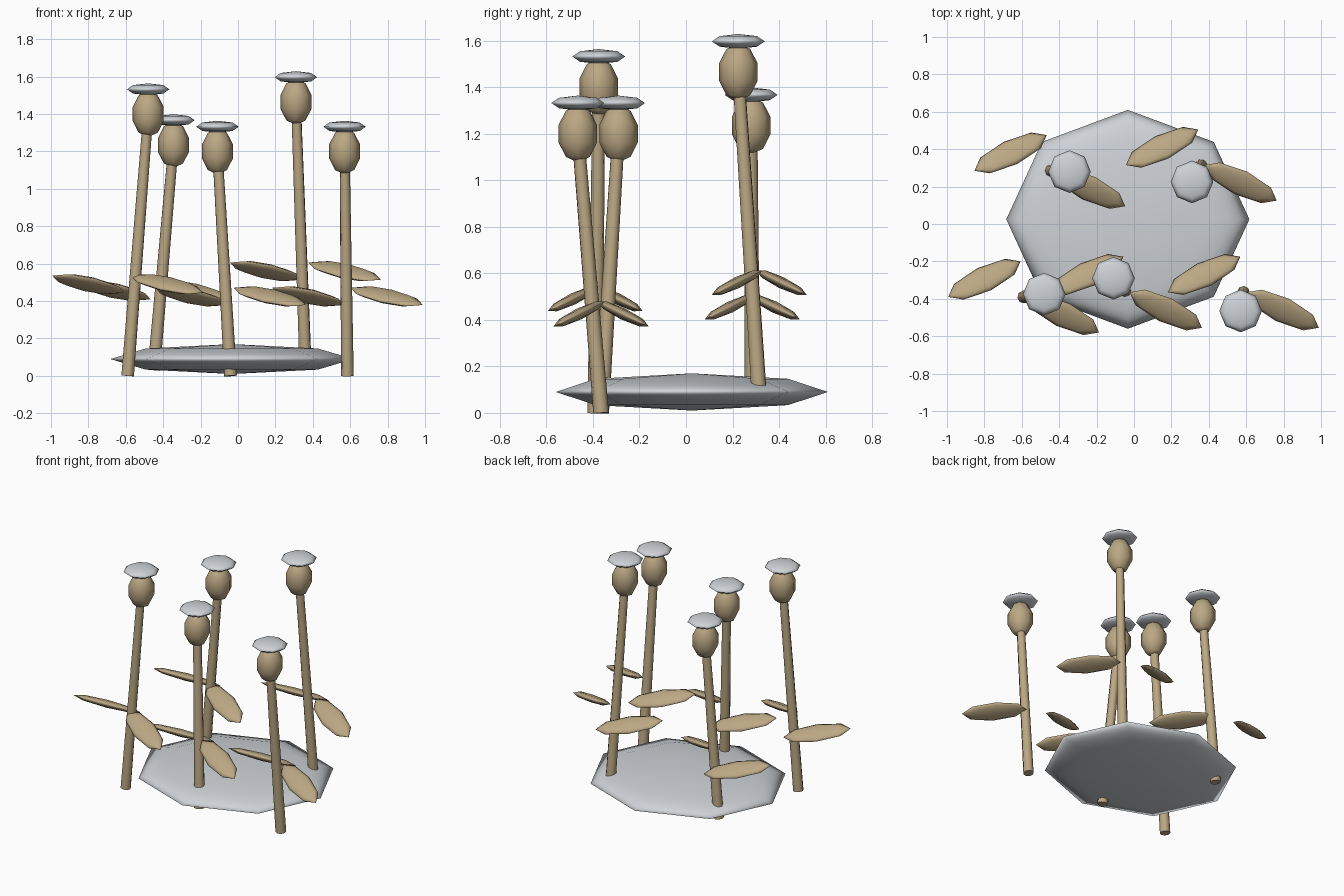
import bpy
import math
from mathutils import Vector, Euler

cube = bpy.data.objects.get("Cube")
if cube:
    bpy.data.objects.remove(cube)


def material(name, rgb):
    m = bpy.data.materials.new(name)
    m.use_nodes = True
    m.diffuse_color = (*rgb, 1)
    m.node_tree.nodes["Principled BSDF"].inputs["Base Color"].default_value = (*rgb, 1)
    return m


tan = material("dry tan", (0.50, 0.39, 0.23))
grey = material("pale grey", (0.62, 0.65, 0.68))


def finish(name, mat):
    ob = bpy.context.object
    ob.name = name
    ob.data.materials.append(mat)
    bpy.ops.object.shade_smooth()
    return ob


def ellipsoid(name, mat, centre, radii, stacks, turn=None):
    """Eight-sided ball, scaled and optionally turned."""
    bpy.ops.mesh.primitive_uv_sphere_add(segments=8, ring_count=stacks, radius=1, location=centre)
    ob = finish(name, mat)
    ob.scale = radii
    if turn:
        ob.rotation_euler = turn
    return ob


def stem(name, base, top):
    """Slightly tapered, leaning stalk."""
    axis = Vector(top) - Vector(base)
    bpy.ops.mesh.primitive_cone_add(vertices=8, radius1=0.034, radius2=0.027, depth=axis.length,
                                    location=(Vector(base) + Vector(top)) / 2)
    ob = finish(name, tan)
    ob.rotation_euler = axis.to_track_quat("Z", "Y").to_euler()
    bpy.ops.object.shade_smooth_by_angle(angle=math.radians(50))


# Flat stone-like base
ellipsoid("base_disc", grey, (-0.033, 0.025, 0.09), (0.65, 0.585, 0.08), 4)

# Each stalk: base point, pod centre, leaf height
stalks = {
    "left_front": ((0.585, -0.365, 0), (0.57, -0.465, 1.20), 0.425),
    "middle_front": ((-0.04, -0.365, 0), (-0.11, -0.29, 1.20), 0.425),
    "right_front": ((-0.59, -0.39, 0), (-0.48, -0.375, 1.40), 0.49),
    "right_back": ((-0.45, 0.285, 0.03), (-0.345, 0.28, 1.235), 0.455),
    "left_back": ((0.36, 0.315, 0.07), (0.31, 0.225, 1.465), 0.56),
}

for name, (base, pod, leaf_z) in stalks.items():
    stem(name + "_stem", base, pod)
    ellipsoid(name + "_pod", tan, pod, (0.087, 0.087, 0.123), 5)
    # Crown disc on top of the pod
    ellipsoid(name + "_crown", grey, (pod[0], pod[1], pod[2] + 0.132), (0.114, 0.114, 0.032), 4)
    # Pair of tilted leaves
    for side, label in ((1, "left"), (-1, "right")):
        spin = Euler((0, 0, -side * 0.5)).to_matrix()
        tilt = Euler((side * 0.45, 0, 0)).to_matrix()
        ellipsoid(f"{name}_{label}_leaf", tan,
                  (base[0] + side * 0.21, base[1] - side * 0.095, leaf_z),
                  (0.22, 0.075, 0.025), 4, (tilt @ spin).to_euler())
